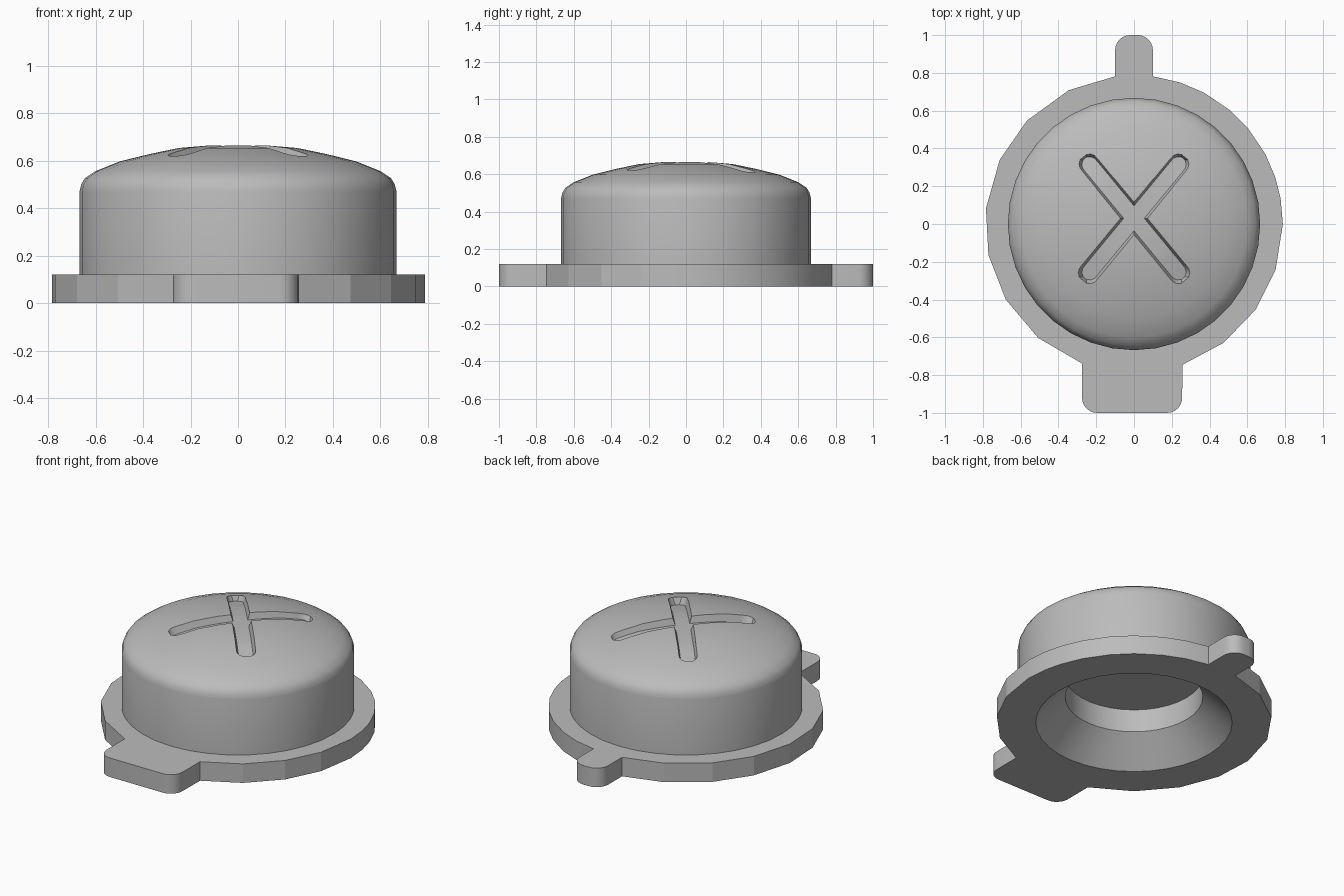
import bpy, bmesh, math
from math import cos, sin, radians, pi
from mathutils import Matrix

cube = bpy.data.objects.get("Cube")
if cube:
    bpy.data.objects.remove(cube)

grey = bpy.data.materials.new("plain grey")
grey.use_nodes = True
grey.diffuse_color = (0.5, 0.5, 0.5, 1)
grey.node_tree.nodes["Principled BSDF"].inputs["Base Color"].default_value = (0.5, 0.5, 0.5, 1)


def make(name, bm):
    bmesh.ops.recalc_face_normals(bm, faces=bm.faces)
    mesh = bpy.data.meshes.new(name)
    bm.to_mesh(mesh)
    bm.free()
    mesh.materials.append(grey)
    ob = bpy.data.objects.new(name, mesh)
    bpy.context.collection.objects.link(ob)
    return ob


def loft(name, rings):
    """Join rings of equal length with quads and cap both ends."""
    bm = bmesh.new()
    loops = [[bm.verts.new(p) for p in ring] for ring in rings]
    for a, b in zip(loops, loops[1:]):
        for i in range(len(a)):
            j = (i + 1) % len(a)
            bm.faces.new((a[i], a[j], b[j], b[i]))
    bm.faces.new(loops[0])
    bm.faces.new(loops[-1])
    return make(name, bm)


def lathe(name, profile, n=36):
    return loft(name, [[(r * cos(2 * pi * i / n), r * sin(2 * pi * i / n), z)
                        for i in range(n)] for r, z in profile])


def cut(ob, cutter):
    mod = ob.modifiers.new("cut", "BOOLEAN")
    mod.operation, mod.solver, mod.object = "DIFFERENCE", "EXACT", cutter
    activate(ob)
    bpy.ops.object.modifier_apply(modifier=mod.name)


def activate(ob):
    bpy.ops.object.select_all(action="DESELECT")
    ob.select_set(True)
    bpy.context.view_layer.objects.active = ob


# Domed cap
crown = [(0.668, 0.47), (0.661, 0.5), (0.645, 0.527), (0.6, 0.557), (0.5, 0.597),
         (0.37, 0.629), (0.25, 0.654), (0.13, 0.664), (0.03, 0.666)]
dome = lathe("domed_cap", [(0.668, 0.11)] + crown)


def crown_height(r):
    for (r1, z1), (r0, z0) in zip(crown, crown[1:]):
        if r0 <= r <= r1:
            return z0 + (z1 - z0) * (r - r0) / (r1 - r0)
    return crown[-1][1]


# Base flange: faceted disc with a wide front tab and a narrow back tab
def on_rim(*angles):
    return [(0.788 * cos(radians(a)), 0.788 * sin(radians(a))) for a in angles]


def corner(x, y, start, r=0.08):
    return [(x + r * cos(radians(start + a)), y + r * sin(radians(start + a)))
            for a in range(0, 91, 15)]


outline = (on_rim(0, 10, 18, 28, 40, 50, 62, 72, 82.7)
           + corner(0.02, 0.92, 0) + corner(-0.02, 0.92, 90)
           + on_rim(97.3, 116, 136, 154.5, 174, 192, 210.5, 230, 249.6)
           + corner(-0.195, -0.92, 180) + corner(0.175, -0.92, 270)
           + on_rim(289, 307, 325, 342))
flange = loft("base_flange", [[(x, y, z) for x, y in outline] for z in (0, 0.12)])

# Hollow underside: tapered mouth, then a straight socket
hollow = lathe("hollow_cutter", [(0.573, -0.01), (0.394, 0.166), (0.394, 0.31)])
cut(dome, hollow)
cut(flange, hollow)

# Crossed grooves that follow the crown, with rounded ends
helpers = [hollow]
for side in (1, -1):
    half, width, depth, steps = 0.41, 0.042, 0.04, 24
    rings = []
    for i in range(steps + 1):
        u = -half * cos(pi * i / steps)
        into_end = max(0, abs(u) - (half - width)) / width
        w = max(0.012, width * math.sqrt(max(0, 1 - into_end ** 2)))
        z = crown_height(abs(u)) - depth
        # walls lean outwards towards the top
        top_u, top_w = u * 1.07, w + 0.026
        rings.append([(u, -w, z), (u, w, z), (top_u, top_w, z + 0.08), (top_u, -top_w, z + 0.08)])
    groove = loft("groove_cutter", rings)
    groove.data.transform(Matrix.Translation((0, 0.03, 0)) @ Matrix.Rotation(radians(50.5 * side), 4, "Z"))
    cut(dome, groove)
    helpers.append(groove)

for ob in helpers:
    bpy.data.objects.remove(ob)

for ob in (dome, flange):
    activate(ob)
    bpy.ops.object.shade_smooth_by_angle(angle=radians(28 if ob is dome else 16))
